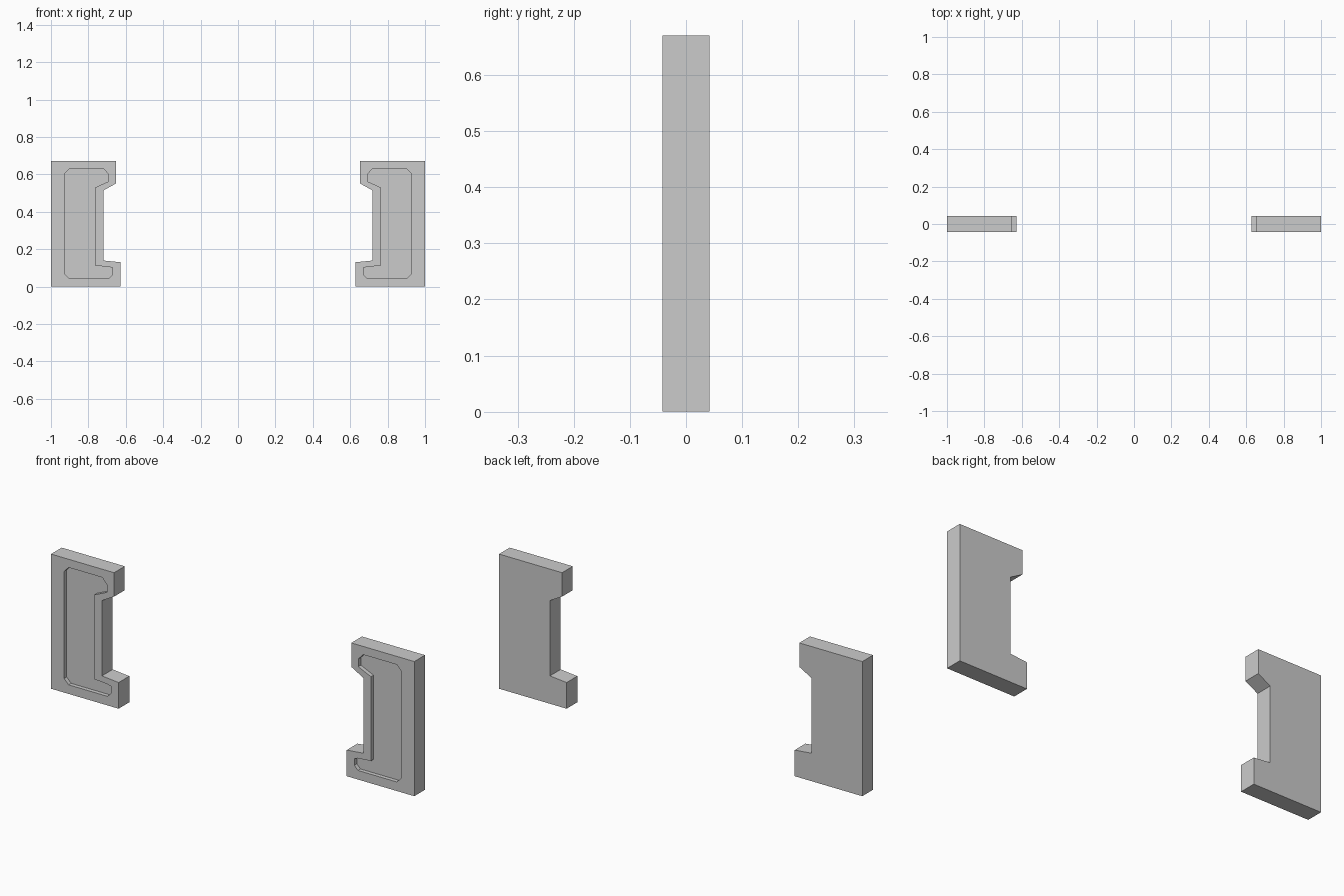
import bpy, bmesh

if "Cube" in bpy.data.objects:
    bpy.data.objects.remove(bpy.data.objects["Cube"])

HALF = 0.042    # half thickness
DEPTH = 0.02    # depth of the front recess

# Right-hand bracket outline and recess outline, as (x, z)
OUTER = [(1, 0), (1, 0.67), (0.653, 0.67), (0.653, 0.551), (0.719, 0.514),
         (0.719, 0.139), (0.628, 0.13), (0.628, 0)]
INNER = [(0.928, 0.07), (0.928, 0.603), (0.903, 0.629), (0.718, 0.629),
         (0.692, 0.6), (0.692, 0.562), (0.761, 0.531), (0.761, 0.111),
         (0.69, 0.106), (0.67, 0.1), (0.67, 0.065), (0.69, 0.045), (0.903, 0.045)]


def ring(bm, pts, side, y):
    return [bm.verts.new((side * x, y, z)) for x, z in pts]


def bridge(bm, a, b):
    for i in range(len(a)):
        j = (i + 1) % len(a)
        bm.faces.new((a[i], a[j], b[j], b[i]))


def bracket(name, side):
    bm = bmesh.new()
    # outer walls and flat back
    front = ring(bm, OUTER, side, -HALF)
    back = ring(bm, OUTER, side, HALF)
    bridge(bm, front, back)
    bm.faces.new(back)
    # recess walls and floor
    rim = ring(bm, INNER, side, -HALF)
    floor = ring(bm, INNER, side, -HALF + DEPTH)
    bridge(bm, rim, floor)
    bm.faces.new(floor)
    # raised front border between outline and recess
    edges = [bm.edges.get((r[i - 1], r[i])) for r in (front, rim) for i in range(len(r))]
    bmesh.ops.triangle_fill(bm, edges=edges, use_beauty=True, normal=(0, -1, 0))
    bmesh.ops.recalc_face_normals(bm, faces=bm.faces[:])
    mesh = bpy.data.meshes.new(name)
    bm.to_mesh(mesh)
    bm.free()
    bpy.context.collection.objects.link(bpy.data.objects.new(name, mesh))


bracket("right_side_panel", 1)
bracket("left_side_panel", -1)
